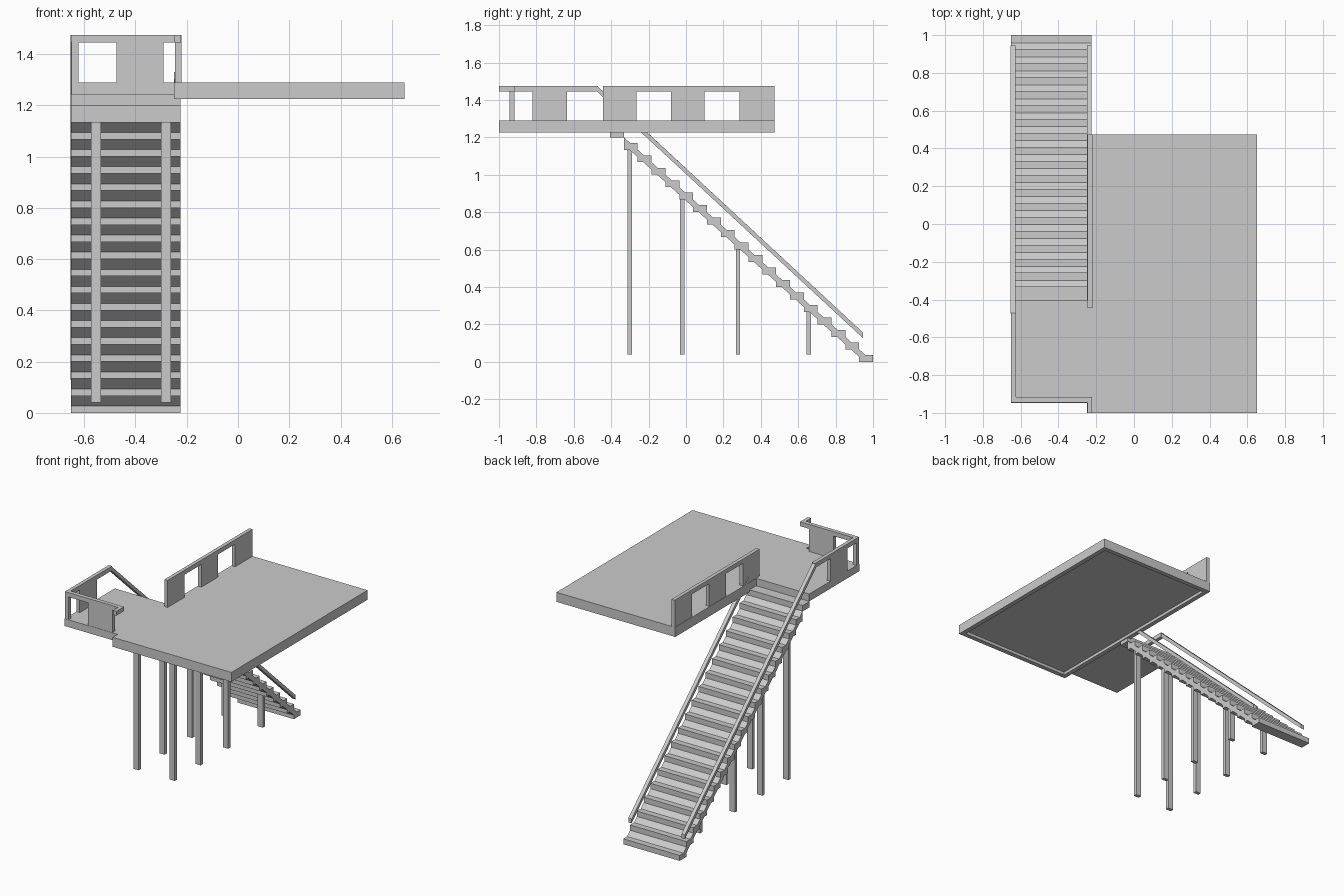
import bpy, bmesh

if "Cube" in bpy.data.objects:
    bpy.data.objects.remove(bpy.data.objects["Cube"])


def mesh_object(name, bm):
    bmesh.ops.recalc_face_normals(bm, faces=bm.faces)
    me = bpy.data.meshes.new(name)
    bm.to_mesh(me)
    bm.free()
    ob = bpy.data.objects.new(name, me)
    bpy.context.collection.objects.link(ob)
    return ob


def box(name, x0, x1, y0, y1, z0, z1):
    bm = bmesh.new()
    bmesh.ops.create_cube(bm, size=1)
    for v in bm.verts:
        v.co = ((x0 + x1) / 2 + v.co.x * (x1 - x0),
                (y0 + y1) / 2 + v.co.y * (y1 - y0),
                (z0 + z1) / 2 + v.co.z * (z1 - z0))
    return mesh_object(name, bm)


def side_profile(name, points, x0, x1):
    """Extrude a (y, z) outline from x0 to x1."""
    bm = bmesh.new()
    face = bm.faces.new([bm.verts.new((x0, y, z)) for y, z in points])
    new = bmesh.ops.extrude_face_region(bm, geom=[face])["geom"]
    bmesh.ops.translate(bm, vec=(x1 - x0, 0, 0),
                        verts=[g for g in new if isinstance(g, bmesh.types.BMVert)])
    return mesh_object(name, bm)


FLOOR, TOP, RAIL = 1.29, 1.475, 0.03
STEPS, RUN, RISE, TREAD, THICK = 18, 0.074, 0.0667, 0.037, 0.04
SX0, SX1 = -0.652, -0.225

# Main floor slab with a shallow recess underneath
bm = bmesh.new()
bmesh.ops.create_cube(bm, size=1)
for v in bm.verts:
    v.co = (0.2 + v.co.x * 0.9, -0.263 + v.co.y * 1.474, 1.2575 + v.co.z * 0.065)
bm.normal_update()
under = [f for f in bm.faces if f.normal.z < -0.9]
bmesh.ops.inset_region(bm, faces=under, thickness=0.045)
inner = bmesh.ops.extrude_face_region(bm, geom=under)["geom"]
bmesh.ops.delete(bm, geom=under, context='FACES')
bmesh.ops.translate(bm, vec=(0, 0, 0.02),
                    verts=[g for g in inner if isinstance(g, bmesh.types.BMVert)])
mesh_object("floor_slab", bm)

# Landing and the loose step just below it
box("landing", -0.65, -0.245, -0.947, -0.405, 1.24, FLOOR)
box("top_step", SX0, SX1, -0.405, -0.332, 1.2, 1.24)

# Stair flight: tread blocks on a sloping slab
upper, lower = [], []
for k in range(STEPS):
    f, b = 1 - RUN * k, RISE * k
    upper += [(f, b), (f, b + TREAD), (f - TREAD * RUN / RISE, b + TREAD)]
    back = f - RUN
    lower += [(back + (RISE - THICK) * RUN / RISE, b), (back, b)]
    lower.append((back, b + RISE - THICK))
upper.append((1 - RUN * STEPS, RISE * STEPS))
side_profile("stair_flight", upper + lower[::-1], SX0, SX1)

# Support posts in pairs
for i, (y, top) in enumerate([(-0.30, 1.14), (-0.02, 0.88), (0.278, 0.61), (0.655, 0.27)]):
    for side, x in (("left", -0.554), ("right", -0.281)):
        box(f"support_post_{side}_{i}", x - 0.02, x + 0.02, y - 0.012, y + 0.012, 0.04, top)

# Sloping handrails
for name, x, y_end in (("left", -0.653, -0.475), ("right", -0.25, -0.32)):
    z_end = 0.155 + (0.945 - y_end) * (TOP - 0.155) / 1.42
    side_profile(f"stair_rail_{name}",
                 [(0.945, 0.128), (0.945, 0.158), (y_end, z_end), (y_end, z_end - RAIL)],
                 x, x + 0.025)

# Landing balustrade: rail around the corner, corner post, two panels
box("landing_rail_side", -0.65, -0.625, -0.945, -0.47, TOP - RAIL, TOP)
box("landing_rail_front", -0.65, -0.222, -0.945, -0.917, TOP - RAIL, TOP)
box("landing_rail_return", -0.247, -0.222, -1.0, -0.917, TOP - RAIL, TOP)
box("corner_post", -0.65, -0.622, -0.945, -0.917, FLOOR - 0.01, TOP - RAIL)
box("side_panel", -0.65, -0.625, -0.82, -0.635, FLOOR - 0.01, TOP)
box("front_panel", -0.475, -0.29, -0.945, -0.917, FLOOR - 0.01, TOP)

# Stairwell parapet: rail on three panels
box("parapet_rail", -0.246, -0.221, -0.445, 0.473, TOP - RAIL, TOP)
for i, (y0, y1) in enumerate([(-0.445, -0.265), (-0.08, 0.10), (0.285, 0.473)]):
    box(f"parapet_panel_{i}", -0.246, -0.221, y0, y1, FLOOR - 0.01, TOP)
